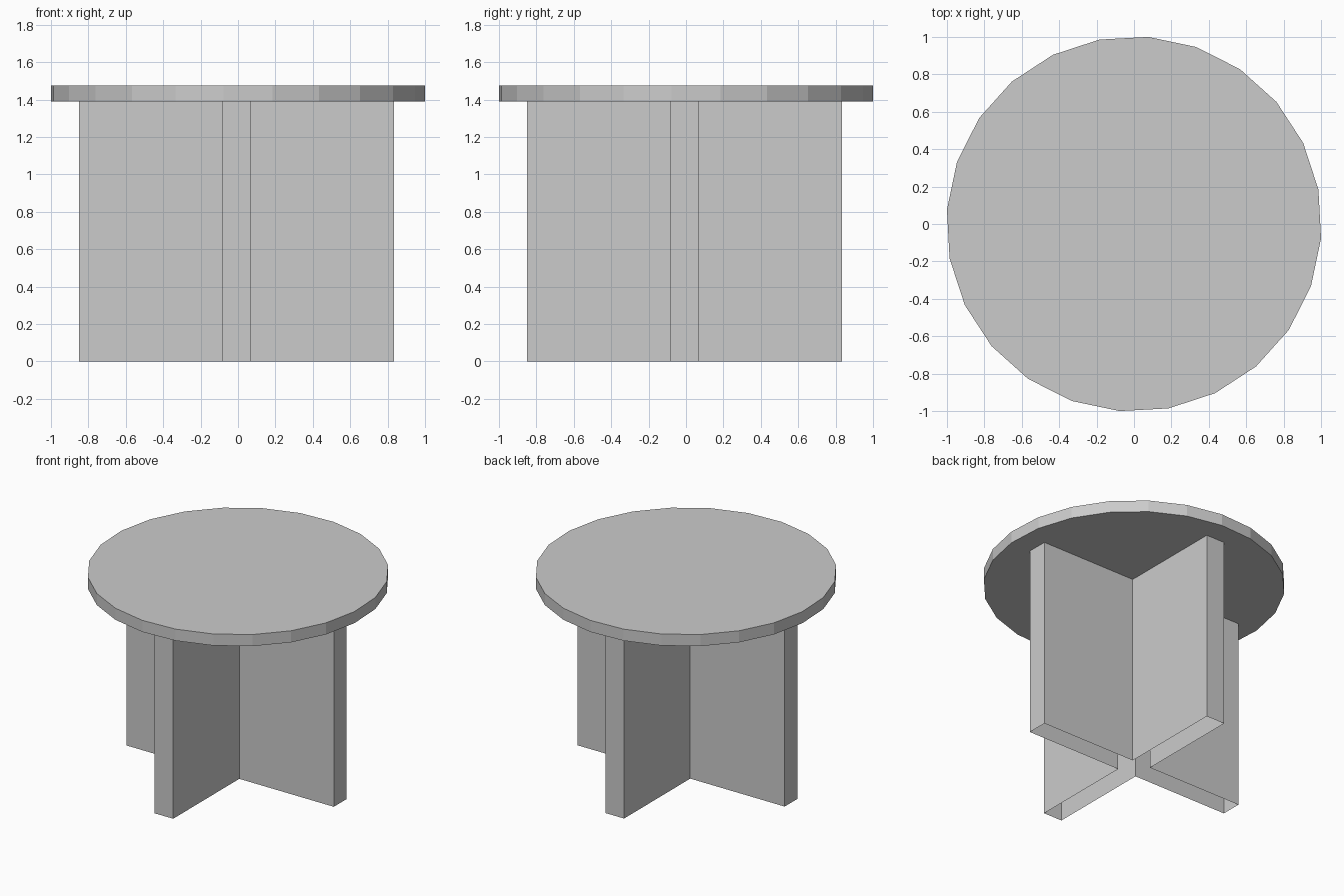
import bpy, bmesh, math

cube = bpy.data.objects.get("Cube")
if cube:
    bpy.data.objects.remove(cube, do_unlink=True)

TABLE_BOTTOM, TABLE_TOP = 1.39, 1.475

grey = bpy.data.materials.new("light grey")
grey.use_nodes = True
colour = (0.6, 0.6, 0.6, 1)
grey.diffuse_color = colour
grey.node_tree.nodes["Principled BSDF"].inputs["Base Color"].default_value = colour


def prism(name, outline, z0, z1, capped):
    """Extrude a flat outline upwards, with or without end faces."""
    bm = bmesh.new()
    low = [bm.verts.new((x, y, z0)) for x, y in outline]
    high = [bm.verts.new((x, y, z1)) for x, y in outline]
    n = len(outline)
    for i in range(n):
        j = (i + 1) % n
        bm.faces.new((low[i], low[j], high[j], high[i]))
    if capped:
        bm.faces.new(low[::-1])
        bm.faces.new(high)
    mesh = bpy.data.meshes.new(name)
    bm.to_mesh(mesh)
    bm.free()
    mesh.materials.append(grey)
    obj = bpy.data.objects.new(name, mesh)
    bpy.context.collection.objects.link(obj)
    return obj


# Round tabletop, a slightly turned 24-sided disc
SIDES, TURN, RADIUS = 24, math.radians(10.6), 1.003
disc = [(RADIUS * math.cos(TURN + math.tau * i / SIDES),
         RADIUS * math.sin(TURN + math.tau * i / SIDES)) for i in range(SIDES)]
prism("tabletop", disc, TABLE_BOTTOM, TABLE_TOP, True)

# Hollow cross-shaped base, open underneath: one arm turned four times
REACH, HALF, SHIFT = 0.842, 0.075, -0.007
arm = [(REACH, -HALF), (REACH, HALF), (HALF, HALF)]
cross = []
for k in range(4):
    c, s = round(math.cos(k * math.pi / 2)), round(math.sin(k * math.pi / 2))
    cross += [(c * x - s * y + SHIFT, s * x + c * y + SHIFT) for x, y in arm]
prism("cross_base", cross, 0, TABLE_BOTTOM, False)
